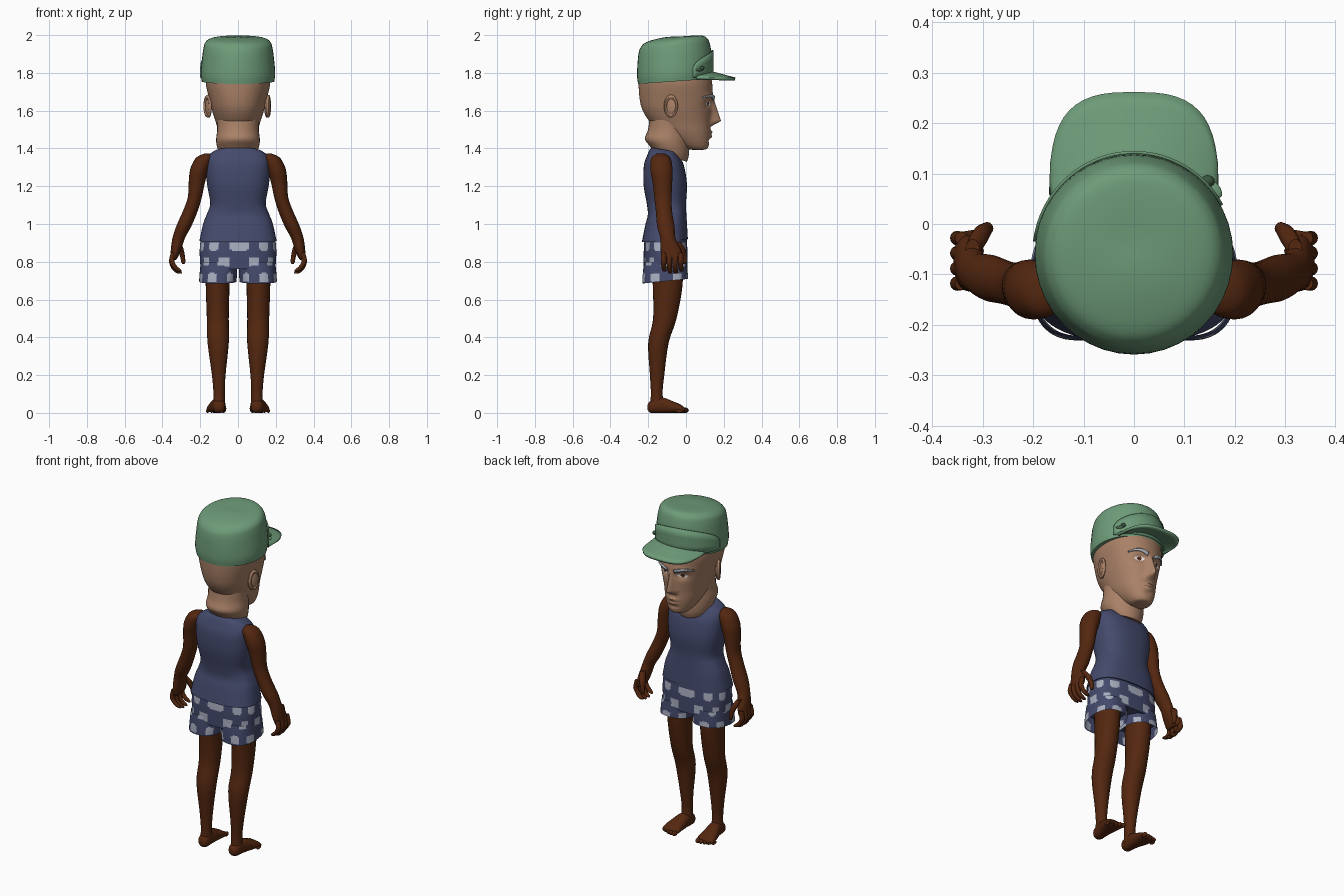
import bpy, bmesh, math
from mathutils import Vector
from mathutils.bvhtree import BVHTree

if "Cube" in bpy.data.objects:
    bpy.data.objects.remove(bpy.data.objects["Cube"])

def material(name, r, g, b):
    m = bpy.data.materials.new(name)
    m.diffuse_color = (r, g, b, 1)
    m.use_nodes = True
    m.node_tree.nodes["Principled BSDF"].inputs["Base Color"].default_value = m.diffuse_color
    return m

TAN = material("tan_skin", .40, .22, .135)
BROWN = material("dark_brown_skin", .088, .020, .005)
GREEN = material("cap_green", .155, .33, .19)
NAVY = material("navy_cloth", .058, .068, .15)
SPOT = material("pale_spot", .40, .43, .53)
GREY = material("brow_grey", .42, .45, .50)
WHITE = material("eye_white", .75, .75, .75)
IRIS = material("iris_brown", .09, .025, .01)
LIP = material("lip", .26, .125, .08)
DARK = material("buckle_dark_green", .04, .09, .05)

def finish(name, bm, *mats):
    bmesh.ops.recalc_face_normals(bm, faces=bm.faces)
    me = bpy.data.meshes.new(name)
    bm.to_mesh(me)
    bm.free()
    for m in mats:
        me.materials.append(m)
    ob = bpy.data.objects.new(name, me)
    bpy.context.collection.objects.link(ob)
    return ob

def spline(rings, sub):
    """Smooth interpolation between cross-section rows."""
    out = []
    for i in range(len(rings) - 1):
        p = [rings[max(0, min(len(rings) - 1, i + k))] for k in (-1, 0, 1, 2)]
        for j in range(sub):
            t = j / sub
            out.append([.5 * (2 * b + (c - a) * t + (2 * a - 5 * b + 4 * c - d) * t * t
                              + (3 * b - a - 3 * c + d) * t ** 3) for a, b, c, d in zip(*p)])
    return out + [list(rings[-1])]

def loft(name, rings, mats, n=24, sub=4, e=2.0, s=1, axis='z', cap=True, warp=None, rule=None):
    """Rows are (cx, cy, cz, rx, ry, slope); s=-1 mirrors in x."""
    bm = bmesh.new()
    rows = []
    for cx, cy, cz, rx, ry, sl in spline([tuple(r) + (0,) * (6 - len(r)) for r in rings], sub):
        row = []
        for k in range(n):
            c, q = math.cos(2 * math.pi * k / n), math.sin(2 * math.pi * k / n)
            x = cx + rx * math.copysign(abs(c) ** (2 / e), c)
            dy = ry * math.copysign(abs(q) ** (2 / e), q)
            v = Vector((x, cy + dy, cz + sl * dy))
            if axis == 'y':
                v = Vector((x, v.z, max(0, v.y)))
            if warp:
                v = warp(v)
            row.append(bm.verts.new((v.x * s, v.y, v.z)))
        rows.append(row)
    for a, b in zip(rows, rows[1:]):
        for k in range(n):
            f = bm.faces.new((a[k], a[(k + 1) % n], b[(k + 1) % n], b[k]))
            if rule:
                f.material_index = rule(k / n, f.calc_center_median().z)
    if cap:
        bm.faces.new(rows[0])
        bm.faces.new(rows[-1])
    return finish(name, bm, *mats)

def grid(name, f, nu, nv, mat, thick=0):
    bm = bmesh.new()
    vs = [[bm.verts.new(f(i / nu, j / nv)) for j in range(nv + 1)] for i in range(nu + 1)]
    for i in range(nu):
        for j in range(nv):
            bm.faces.new((vs[i][j], vs[i + 1][j], vs[i + 1][j + 1], vs[i][j + 1]))
    ob = finish(name, bm, mat)
    if thick:
        m = ob.modifiers.new("thickness", 'SOLIDIFY')
        m.thickness, m.offset = thick, 0
    return ob

def ellipsoid(name, loc, scale, mat, rot=(0, 0, 0)):
    bpy.ops.mesh.primitive_uv_sphere_add(segments=20, ring_count=12, location=loc, rotation=rot)
    ob = bpy.context.object
    ob.name, ob.scale = name, scale
    ob.data.materials.append(mat)
    return ob

# Head: the face looks towards +y; features are pushed out of the loft
def bump(v, x, z, sx, sz):
    return math.exp(-((abs(v.x) - x) / sx) ** 2 - ((v.z - z) / sz) ** 2)

def face(v):
    if v.y > 0:
        z = v.z
        nose = (1.675 - z) / .13 if z > 1.545 else 1 - (1.545 - z) / .03
        nose = max(0, min(1, nose))
        v.y += .056 * nose * math.exp(-(v.x / (.013 + .009 * nose)) ** 2)
        v.y += .012 * bump(v, .022, 1.532, .012, .014)
        v.y -= .017 * bump(v, .058, 1.635, .03, .022)
        v.y += .008 * bump(v, .05, 1.675, .05, .014)
        v.y += .012 * bump(v, 0, 1.486, .032, .010) + .012 * bump(v, 0, 1.463, .028, .009)
        v.y -= .006 * bump(v, 0, 1.44, .03, .010)
    return v

head = loft("head", [(0, .063, 1.393, .025, .03), (0, .056, 1.40, .052, .057), (0, .032, 1.43, .076, .092),
                     (0, 0, 1.48, .100, .128), (0, -.03, 1.54, .118, .16), (0, -.047, 1.60, .137, .182),
                     (0, -.052, 1.66, .152, .193), (0, -.056, 1.74, .170, .195),
                     (0, -.06, 1.80, .168, .188)], [TAN], n=128, sub=8, e=2.15, warp=face)
loft("neck", [(0, -.085, 1.36, .09, .09, -.35), (0, -.09, 1.39, .105, .105, -.25),
              (0, -.1, 1.44, .116, .118, -.1), (0, -.093, 1.5, .11, .108), (0, -.09, 1.58, .112, .1)],
     [TAN], n=32)

tree = BVHTree.FromPolygons([v.co for v in head.data.vertices],
                            [tuple(p.vertices) for p in head.data.polygons])

def on_face(x, z, off):
    hit = tree.ray_cast(Vector((x, 1, z)), Vector((0, -1, 0)))[0]
    return Vector((x, (hit.y if hit else 0) + off, z))

def disc(cx, cz, r, off):
    return lambda u, v: on_face(cx + v * r * math.cos(2 * math.pi * u),
                                cz + v * r * math.sin(2 * math.pi * u), off)

grid("mouth", lambda u, v: on_face(.036 * (2 * u - 1), 1.4745 + .006 * (v - .5) * math.sin(math.pi * u), .002),
     14, 2, LIP)
for s, side in ((1, "right"), (-1, "left")):
    grid(side + "_eye", lambda u, v: on_face(s * (.06 + .028 * (2 * u - 1)),
         1.636 + .026 * (v - .5) * math.sin(math.pi * u) ** .7, .003), 14, 4, WHITE)
    grid(side + "_iris", disc(s * .06, 1.636, .0115, .005), 16, 2, IRIS)
    grid(side + "_brow", lambda u, v: on_face(s * (.024 + .092 * u), 1.662 + .016 * math.sin(2.6 * u)
         + .02 * (v - .5) * (1 - .6 * u), .006), 14, 3, GREY, .008)
    # Ears with a raised rim
    ellipsoid(side + "_ear", (s * .156, -.078, 1.62), (.013, .034, .058), TAN, (-.15, 0, -s * .35))
    bpy.ops.mesh.primitive_torus_add(major_radius=.03, minor_radius=.008, major_segments=24, minor_segments=8,
                                     location=(s * .161, -.08, 1.624), rotation=(-.15, math.pi / 2, -s * .35))
    rim = bpy.context.object
    rim.name, rim.scale = side + "_ear_rim", (1.6, 1, 1)
    rim.data.materials.append(TAN)

# Cap: sloped crown, brim, raised front band and small buckle
loft("cap_crown", [(0, -.06, 1.755, .192, .194, .07), (0, -.06, 1.80, .197, .199, .08),
                   (0, -.06, 1.88, .190, .196, .1), (0, -.062, 1.935, .182, .187, .12),
                   (0, -.063, 1.962, .172, .174, .13), (0, -.063, 1.98, .145, .148, .12),
                   (0, -.06, 1.99, .08, .08, .08), (0, -.06, 1.992, .005, .005)], [GREEN], n=40)

def brim(u, v):
    c, q = math.cos(math.pi * u), max(0, math.sin(math.pi * u))
    xi = .155 * c
    a = Vector((xi, -.065 + .185 * math.sqrt(1 - (xi / .19) ** 2), 1.805 - .022 * c * c))
    b = Vector((.162 * math.copysign(abs(c) ** .7, c), .06 + .2 * q ** .57, 1.768))
    return a.lerp(b, v)

grid("cap_brim", brim, 24, 5, GREEN, .015)

def band(u, v):
    t = math.pi * (.16 + .80 * u)
    top = 1.83 + .09 * max(0, math.sin(math.pi * u)) ** .6
    return Vector((.199 * math.cos(t), -.06 + .202 * math.sin(t), 1.775 + (top - 1.775) * v))

grid("cap_front_band", band, 28, 3, GREEN, .006)
ellipsoid("cap_buckle", (.146, .085, 1.825), (.014, .012, .012), DARK)
ellipsoid("cap_strap_end", (.158, .07, 1.815), (.012, .022, .007), GREEN, (0, 0, .7))

# Sleeveless shirt
loft("shirt", [(0, -.112, .912, .204, .122, .06), (0, -.105, 1.0, .185, .11, .03), (0, -.1, 1.05, .166, .102),
               (0, -.104, 1.11, .147, .104), (0, -.11, 1.21, .164, .115), (0, -.117, 1.31, .170, .106),
               (0, -.122, 1.36, .160, .085), (0, -.12, 1.39, .118, .07, -.1), (0, -.12, 1.395, .09, .055, -.15)],
     [NAVY], n=48, e=2.6)

# Spotted shorts: hips plus two short legs
def spots(count):
    def rule(u, z):
        row = (z - .675) / .083
        col = u * count + .5 * (int(row) % 2)
        return int(((col % 1 - .5) / .27) ** 4 + ((row % 1 - .5) / .27) ** 4 < 1)
    return rule

loft("shorts_hips", [(0, -.108, .762, .198, .117), (0, -.108, .85, .203, .116), (0, -.108, .918, .198, .112)],
     [NAVY, SPOT], n=110, sub=10, e=2.6, rule=spots(10))
for s, side in ((1, "right"), (-1, "left")):
    loft(side + "_shorts_leg", [(.107, -.11, .697, .099, .121, .1), (.104, -.11, .74, .099, .119, .05),
                                (.101, -.109, .80, .096, .113)],
         [NAVY, SPOT], n=70, sub=8, e=2.5, s=s, cap=False, rule=spots(7))
    # Bare leg and foot
    loft(side + "_leg", [(.108, -.1, .85, .066, .083), (.108, -.097, .68, .063, .079), (.107, -.112, .5, .058, .062),
                         (.105, -.146, .37, .056, .054), (.102, -.153, .2, .036, .038),
                         (.1, -.155, .1, .03, .031), (.1, -.152, .03, .034, .04)], [BROWN], s=s)
    loft(side + "_foot", [(.1, .03, -.203, .012, .014), (.1, .033, -.185, .031, .033), (.103, .04, -.13, .036, .042),
                          (.111, .03, -.07, .047, .032), (.114, .021, -.025, .052, .021),
                          (.116, .015, -.008, .046, .012)], [BROWN], s=s, axis='y', e=2.3)
    for i in range(5):
        r = .014 - .0015 * min(i, 3)
        ellipsoid(side + "_toe", (s * (.077 + .021 * i), -.004 - .004 * i * i / 2, r), (r * .9, .019, r), BROWN)
    # Arm, hand and fingers
    loft(side + "_arm", [(.165, -.135, 1.372, .015, .02), (.178, -.133, 1.35, .045, .05),
                         (.203, -.13, 1.29, .05, .059), (.218, -.125, 1.22, .043, .052),
                         (.229, -.122, 1.14, .037, .046), (.252, -.117, 1.07, .039, .043),
                         (.286, -.107, .99, .04, .046), (.314, -.096, .925, .033, .04),
                         (.327, -.082, .87, .028, .052), (.338, -.073, .825, .02, .055),
                         (.342, -.072, .81, .012, .045)], [BROWN], s=s)
    for i in range(4):
        y, d = -.118 + .03 * i, .01 * (i in (0, 3))
        loft(side + "_finger", [(.343, y, .85, .012, .013), (.351, y, .805, .014, .0145), (.34, y, .77 + d, .015, .013),
                                (.318, y + .004, .746 + d, .018, .012), (.308, y + .005, .738 + d, .010, .007)],
             [BROWN], n=12, s=s)
    loft(side + "_thumb", [(.32, -.05, .905, .014, .02), (.306, -.025, .87, .017, .02), (.294, -.011, .83, .013, .014),
                           (.29, -.009, .80, .011, .012), (.289, -.01, .788, .005, .005)], [BROWN], n=12, s=s)

# Smooth shading that keeps hems and edges sharp
bpy.ops.object.select_all(action='SELECT')
bpy.context.view_layer.objects.active = head
bpy.ops.object.shade_smooth_by_angle(angle=math.radians(45))
